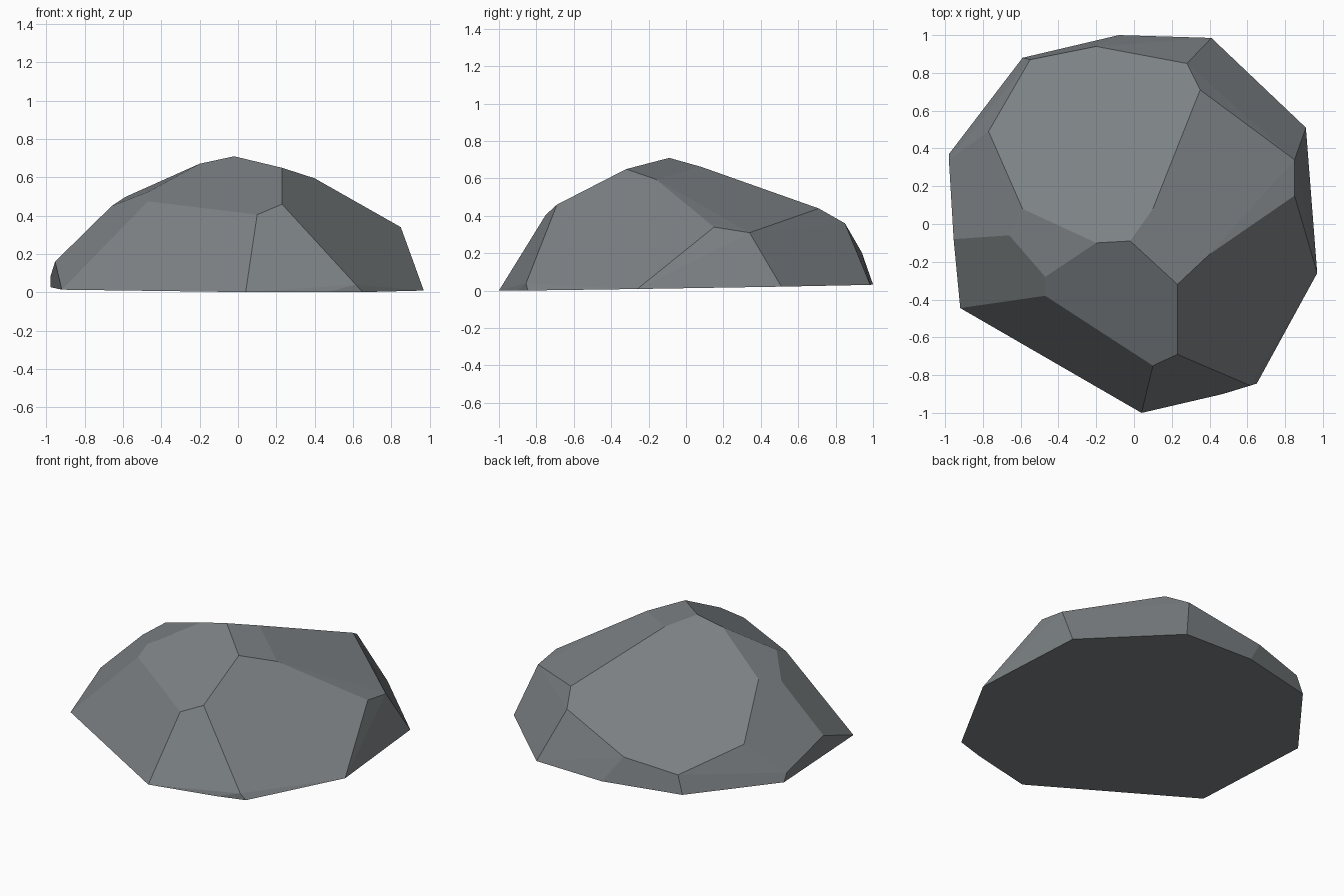
import bpy
import bmesh

if "Cube" in bpy.data.objects:
    bpy.data.objects.remove(bpy.data.objects["Cube"])

# Footprint of the stone; its underside is slightly tilted
footprint = [(-0.08, 1.0), (0.41, 0.985), (0.91, 0.51), (0.97, -0.26),
             (0.65, -0.845), (0.47, -0.90), (0.04, -1.0), (-0.92, -0.445),
             (-0.98, 0.37), (-0.59, 0.88)]


def base_z(x, y):
    return max(0.0, 0.017 + 0.016 * y - 0.004 * x)


# Corners of the big sloping back facet, which lies in one plane
back_facet = [(-0.20, -0.10), (-0.02, -0.09), (0.10, 0.08), (0.35, 0.71),
              (0.28, 0.85), (-0.20, 0.94), (-0.55, 0.87), (-0.77, 0.49),
              (-0.59, 0.08)]


def back_z(x, y):
    return 0.71 + 0.24 * (x + 0.02) - 0.449 * (y + 0.09)


# Remaining chipped corners on the front and sides
chips = [(0.85, 0.34, 0.31), (0.85, 0.15, 0.34), (0.40, -0.16, 0.595),
         (0.23, -0.32, 0.65), (0.23, -0.69, 0.46), (0.10, -0.75, 0.405),
         (-0.47, -0.38, 0.475), (-0.47, -0.28, 0.524), (-0.66, -0.06, 0.45),
         (-0.955, -0.08, 0.16), (-0.98, 0.34, 0.08), (0.615, -0.855, 0.04)]

points = [(x, y, base_z(x, y)) for x, y in footprint]
points += [(x, y, back_z(x, y)) for x, y in back_facet]
points += chips

# Stone: wrap the corners in a convex shell and merge coplanar facets
bm = bmesh.new()
for p in points:
    bm.verts.new(p)
bmesh.ops.convex_hull(bm, input=bm.verts[:])
loose = [v for v in bm.verts if not v.link_faces]
bmesh.ops.delete(bm, geom=loose, context='VERTS')
bmesh.ops.dissolve_limit(bm, angle_limit=0.05, verts=bm.verts[:], edges=bm.edges[:])
bmesh.ops.recalc_face_normals(bm, faces=bm.faces[:])

mesh = bpy.data.meshes.new("rock")
bm.to_mesh(mesh)
bm.free()
rock = bpy.data.objects.new("rock", mesh)
bpy.context.collection.objects.link(rock)

# Single stone colour
stone = bpy.data.materials.new("slate grey")
stone.diffuse_color = (0.20, 0.218, 0.228, 1.0)
stone.use_nodes = True
stone.node_tree.nodes["Principled BSDF"].inputs["Base Color"].default_value = stone.diffuse_color
mesh.materials.append(stone)
